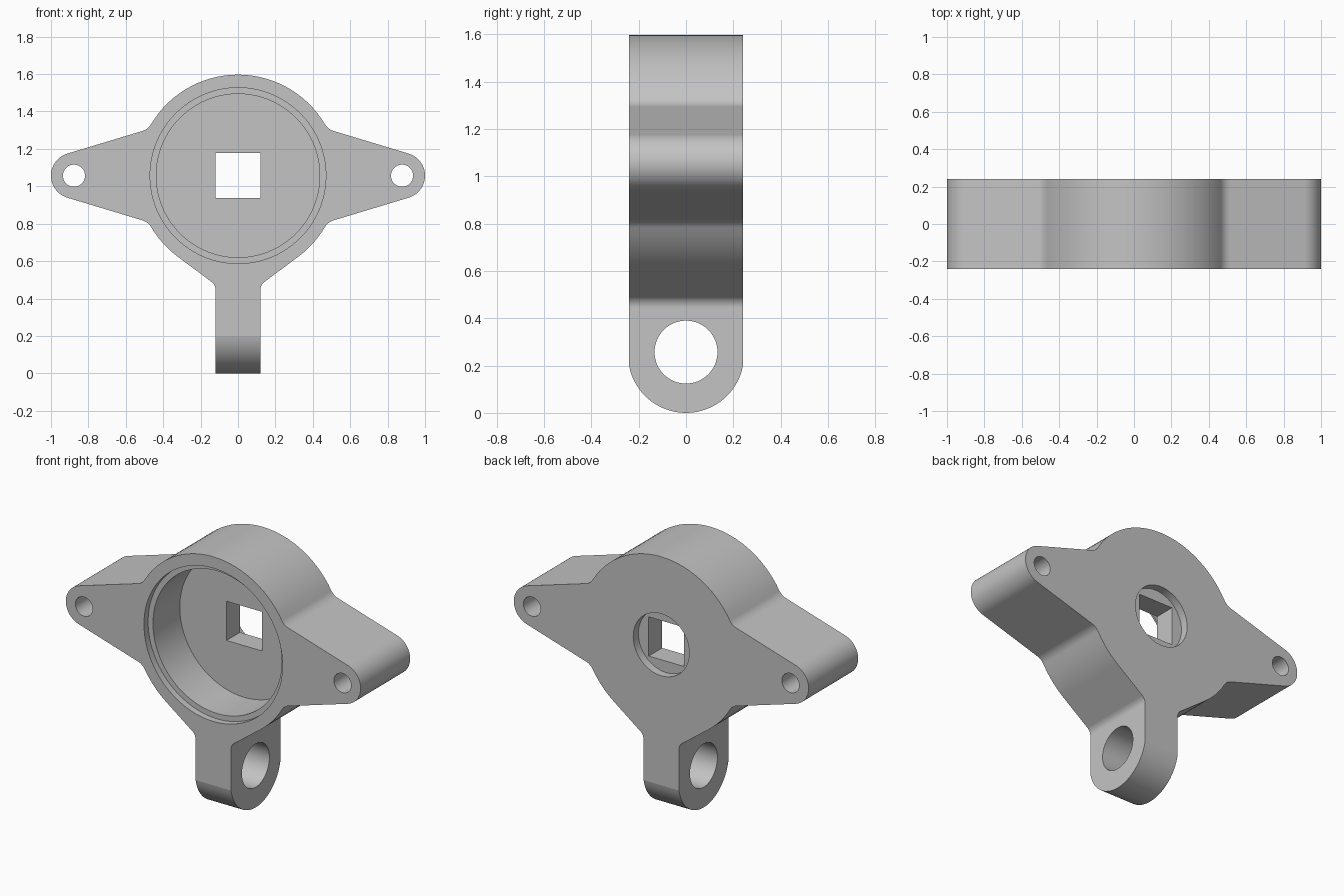
import bpy, bmesh
from math import sin, cos, acos, radians, pi, ceil
from mathutils import Matrix, Vector

if "Cube" in bpy.data.objects:
    bpy.data.objects.remove(bpy.data.objects["Cube"], do_unlink=True)

grey = bpy.data.materials.new("plain grey")
grey.use_nodes = True
colour = (0.55, 0.55, 0.55, 1)
grey.diffuse_color = colour
grey.node_tree.nodes["Principled BSDF"].inputs["Base Color"].default_value = colour

HUB_Z, HUB_R, HALF = 1.057, 0.54, 0.24
EAR_X, EAR_R, LEG = 0.877, 0.123, 0.12


def arc(cx, cz, r, start, end):
    n = max(4, ceil(abs(end - start) / radians(4)))
    steps = [start + (end - start) * i / n for i in range(n + 1)]
    return [(cx + r * cos(a), cz + r * sin(a)) for a in steps]


def finish(bm, name):
    bmesh.ops.recalc_face_normals(bm, faces=bm.faces)
    mesh = bpy.data.meshes.new(name)
    bm.to_mesh(mesh)
    bm.free()
    mesh.materials.append(grey)
    obj = bpy.data.objects.new(name, mesh)
    bpy.context.collection.objects.link(obj)
    return obj


def prism(name, points, axis, low, high):
    """Extrude a flat outline along x or y."""
    bm = bmesh.new()
    place = (lambda p: (low, p[0], p[1])) if axis == "x" else (lambda p: (p[0], low, p[1]))
    face = bm.faces.new([bm.verts.new(place(p)) for p in points])
    out = bmesh.ops.extrude_face_region(bm, geom=[face])
    push = Vector((high - low, 0, 0)) if axis == "x" else Vector((0, high - low, 0))
    bmesh.ops.translate(bm, vec=push, verts=[v for v in out["geom"] if isinstance(v, bmesh.types.BMVert)])
    return finish(bm, name)


def disc(name, cx, cz, r, axis, low, high):
    return prism(name, arc(cx, cz, r, 0, 2 * pi)[:-1], axis, low, high)


def cut(target, cutter, operation="DIFFERENCE"):
    bpy.context.view_layer.objects.active = target
    mod = target.modifiers.new("cut", "BOOLEAN")
    mod.object, mod.operation, mod.solver = cutter, operation, "EXACT"
    bpy.ops.object.modifier_apply(modifier=mod.name)
    bpy.data.objects.remove(cutter, do_unlink=True)


# Half outline: hub, filleted tapering ear, sloped shoulder and leg
slope = radians(73.2)
ear_fillet = 0.08
t = slope - acos((EAR_X * cos(slope) + EAR_R + ear_fillet) / (HUB_R + ear_fillet))
fx, fz = (HUB_R + ear_fillet) * cos(t), (HUB_R + ear_fillet) * sin(t)
u = radians(-53.3)
leg_fillet = 0.055
gx = LEG + leg_fillet
gz = (HUB_R + leg_fillet - gx * cos(u)) / sin(u)

upper_fillet = arc(fx, fz, ear_fillet, t + pi, slope + pi)
half = arc(0, 0, HUB_R, pi / 2, t)
half += upper_fillet[1:]
half += arc(EAR_X, 0, EAR_R, slope, -slope)
half += [(x, -z) for x, z in reversed(upper_fillet)]
half += arc(0, 0, HUB_R, -t, u)[1:]
half += arc(gx, gz, leg_fillet, u + pi, pi)
half += [(LEG, -HUB_Z)]
outline = half + [(-x, z) for x, z in reversed(half[1:])]
body = prism("bracket_body", [(x, z + HUB_Z) for x, z in outline], "y", -HALF, HALF)

# Rounded leg end
end_r = 0.245
side = arc(0, end_r, end_r, pi, 2 * pi) + [(end_r, 1.8), (-end_r, 1.8)]
cut(body, prism("leg_rounding", side, "x", -1.2, 1.2), "INTERSECT")

# Front pocket with stepped rim, back recess and square shaft hole
cut(body, disc("pocket", 0, HUB_Z, 0.437, "y", -0.4, 0.06))
cut(body, disc("rim_step", 0, HUB_Z, 0.47, "y", -0.4, -0.2))
cut(body, disc("back_recess", 0, HUB_Z, 0.19, "y", 0.19, 0.4))
square = [(sx * 0.12, HUB_Z + sz * 0.12) for sx, sz in ((-1, -1), (1, -1), (1, 1), (-1, 1))]
cut(body, prism("shaft_hole", square, "y", -0.4, 0.4))

# Ear bolt holes and leg eyelet
for sx in (-1, 1):
    cut(body, disc("bolt_hole", sx * EAR_X, HUB_Z, 0.059, "y", -0.4, 0.4))
cut(body, disc("eyelet", 0, 0.257, 0.133, "x", -0.4, 0.4))

# Smooth curved walls, crisp rims
bpy.ops.object.select_all(action="DESELECT")
body.select_set(True)
bpy.context.view_layer.objects.active = body
bpy.ops.object.shade_smooth_by_angle(angle=radians(10))
weighted = body.modifiers.new("weighted normals", "WEIGHTED_NORMAL")
weighted.keep_sharp = True
